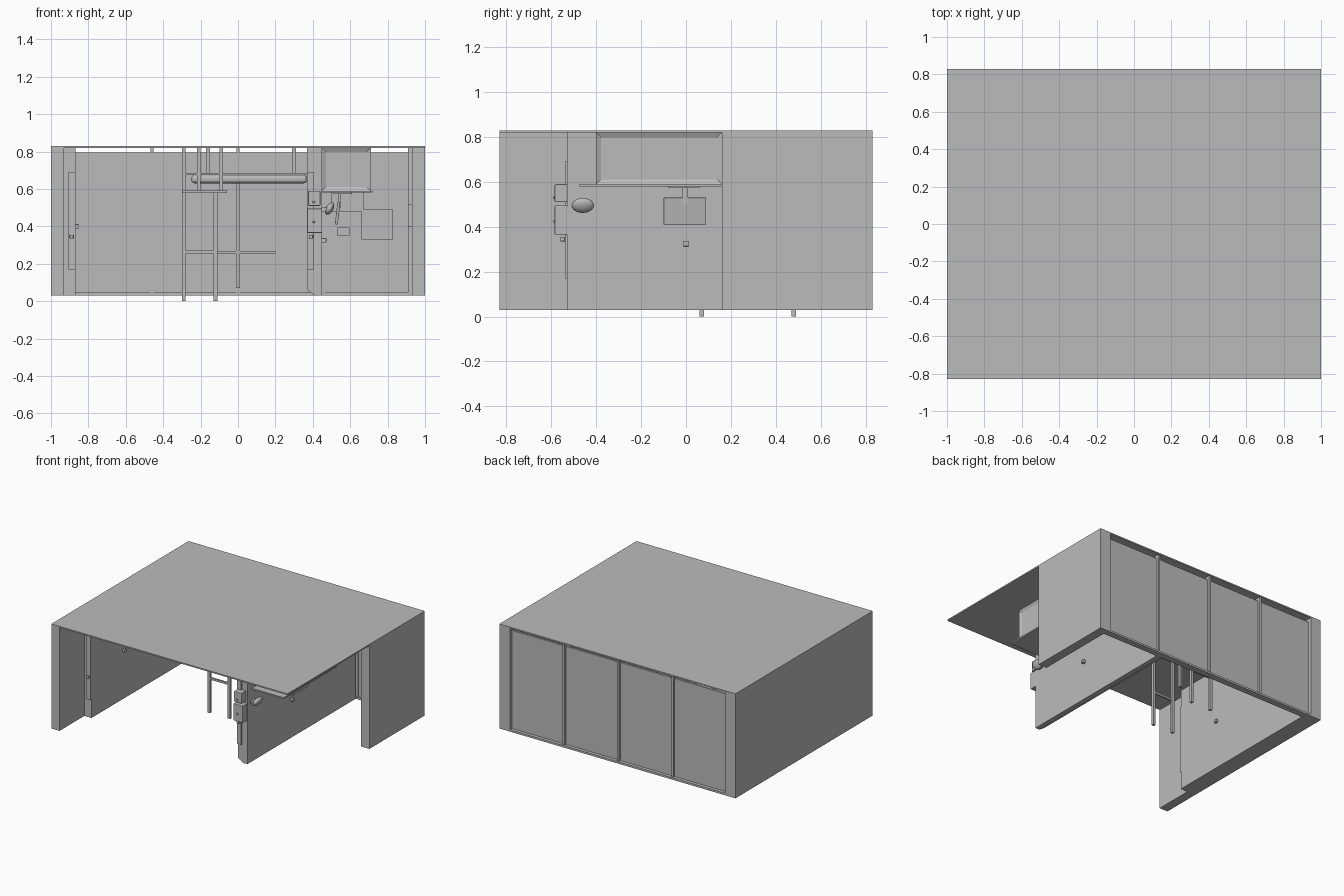
import bpy, bmesh
from mathutils import Matrix

if "Cube" in bpy.data.objects:
    bpy.data.objects.remove(bpy.data.objects["Cube"])

grey = bpy.data.materials.new("plain grey")
grey.use_nodes = True
grey.diffuse_color = (0.5, 0.5, 0.5, 1)
grey.node_tree.nodes["Principled BSDF"].inputs["Base Color"].default_value = (0.5, 0.5, 0.5, 1)


def finish(name, bm):
    bmesh.ops.recalc_face_normals(bm, faces=bm.faces)
    mesh = bpy.data.meshes.new(name)
    bm.to_mesh(mesh)
    bm.free()
    mesh.materials.append(grey)
    ob = bpy.data.objects.new(name, mesh)
    bpy.context.collection.objects.link(ob)
    return ob


def box(name, xs, ys, zs, tilt=0, bevel=0):
    """Box between the given limits, optionally tilted about y and rounded."""
    spans = (xs, ys, zs)
    size = [b - a for a, b in spans]
    bm = bmesh.new()
    bmesh.ops.create_cube(bm, size=1, matrix=Matrix.Diagonal((*size, 1)))
    ob = finish(name, bm)
    ob.location = [(a + b) / 2 for a, b in spans]
    ob.rotation_euler.y = tilt
    if bevel:
        mod = ob.modifiers.new("rounding", "BEVEL")
        mod.width = bevel
        mod.segments = 4
    return ob


def post(name, x, y, z0, z1, r=0.01):
    return box(name, (x - r, x + r), (y - r, y + r), (z0, z1))


def knob(name, x, y, z, r=0.01):
    return box(name, (x - r, x + r), (y - r, y + r), (z - r, z + r), bevel=0.003)


def ball(name, centre, size, tilt=0):
    bm = bmesh.new()
    bmesh.ops.create_uvsphere(bm, u_segments=20, v_segments=12, radius=1,
                              matrix=Matrix.Diagonal((*size, 1)))
    for f in bm.faces:
        f.smooth = True
    ob = finish(name, bm)
    ob.location = centre
    ob.rotation_euler.y = tilt


# Shell: slab, side walls and inner lining
WALL = (0.03, 0.82)
box("top_slab", (-1, 1), (-0.83, 0.83), (0.82, 0.83))
box("right_wall", (-1, -0.93), (-0.83, 0.83), WALL)
box("right_wall_lining", (-0.93, -0.87), (-0.53, 0.78), WALL)
box("left_wall", (0.93, 1), (0.16, 0.83), WALL)

# Partition with one chamfered lower edge
bm = bmesh.new()
outline = [(0.37, 0.82), (0.37, 0.06), (0.415, 0.03), (0.45, 0.03), (0.45, 0.82)]
face = bm.faces.new([bm.verts.new((x, -0.53, z)) for x, z in outline])
grown = bmesh.ops.extrude_face_region(bm, geom=[face])["geom"]
bmesh.ops.translate(bm, vec=(0, 1.31, 0), verts=[g for g in grown if isinstance(g, bmesh.types.BMVert)])
finish("partition", bm)

# Window wall: frame, mullions and recessed panes
BACK = (0.78, 0.83)
box("window_sill", (-0.93, 0.93), BACK, (0.03, 0.045))
for s in (-1, 1):
    box("window_jamb", tuple(sorted((s * 0.93, s * 0.91))), BACK, (0.045, 0.82))
for i in range(3):
    x = (i - 1) * 0.46
    box("window_mullion", (x - 0.008, x + 0.008), (0.785, 0.822), (0.045, 0.82))
for i in range(4):
    x = -0.92 + i * 0.46
    box("window_pane", (max(x, -0.91), min(x + 0.46, 0.91)), (0.79, 0.805), (0.045, 0.795))

# Strips and fittings on the wall ends
box("partition_strip", (0.37, 0.405), (-0.54, -0.53), (0.17, 0.69))
box("lining_strip", (-0.905, -0.87), (-0.54, -0.53), (0.17, 0.69))
knob("lining_switch", -0.89, -0.545, 0.345)
box("upper_dispenser", (0.375, 0.44), (-0.585, -0.53), (0.51, 0.59), bevel=0.004)
box("lower_dispenser", (0.37, 0.45), (-0.585, -0.53), (0.365, 0.495), bevel=0.004)
for z in (0.425, 0.53):
    knob("dispenser_button", 0.405, -0.587, z, 0.006)
knob("partition_switch", 0.39, -0.55, 0.345)
knob("partition_knob", 0.46, 0, 0.325, 0.012)
knob("lining_knob", -0.865, -0.14, 0.4, 0.012)
box("left_wall_panel", (0.91, 0.93), (0.32, 0.5), (0.4, 0.52))
box("window_board", (0.66, 0.83), (0.775, 0.79), (0.33, 0.49))
box("window_small_box", (0.53, 0.595), (0.76, 0.79), (0.35, 0.395))
box("window_lower_board", (0.5, 0.67), (0.775, 0.79), (0.48, 0.58))

# Desk: cabinet with inset sides, and work surface
bm = bmesh.new()
bmesh.ops.create_cube(bm, size=1, matrix=Matrix.Translation((0.58, -0.12, 0.705))
                      @ Matrix.Diagonal((0.26, 0.56, 0.23, 1)))
sides = [f for f in bm.faces if abs(f.normal.z) < 0.5]
bmesh.ops.inset_individual(bm, faces=sides, thickness=0.03, depth=-0.01)
finish("desk_cabinet", bm)
box("desk_surface", (0.45, 0.72), (-0.475, 0.16), (0.58, 0.59))

# Screen and handset
box("screen", (0.525, 0.54), (-0.1, 0.09), (0.41, 0.53), tilt=0.12, bevel=0.003)
box("screen_neck", (0.535, 0.55), (-0.015, 0.01), (0.5, 0.58))
box("screen_base", (0.51, 0.61), (-0.08, 0.06), (0.574, 0.58))
ball("handset_body", (0.49, -0.46, 0.495), (0.02, 0.05, 0.036), 0.5)
box("handset_bracket", (0.45, 0.49), (-0.49, -0.45), (0.48, 0.5))

# Four-legged rack with stretchers, shelf and lower uprights
XS, YS = (-0.29, -0.12), (0.07, 0.48)
for x in XS:
    for y in YS:
        post("rack_leg", x, y, 0, 0.58)
    box("rack_side_rail", (x - 0.008, x + 0.008), YS, (0.56, 0.576))
for y in YS:
    box("rack_stretcher", XS, (y - 0.007, y + 0.007), (0.255, 0.27))
    for x in (-0.29, -0.21, -0.09):
        post("rack_upright", x, y, 0.59, 0.82)
    box("rack_lower_rail", (-0.29, -0.09), (y - 0.006, y + 0.006), (0.675, 0.685))
box("rack_shelf", (-0.3, -0.06), (0.05, 0.5), (0.578, 0.592))

# Bed and the pole beside it
box("bed_mattress", (-0.25, 0.37), (0.1, 0.45), (0.63, 0.675), bevel=0.02)
box("bed_frame", (-0.24, 0.37), (0.11, 0.44), (0.675, 0.685))
for x in (-0.16, 0.3):
    for y in (0.14, 0.41):
        post("bed_leg", x, y, 0.685, 0.82)
post("pole", 0, 0.5, 0.07, 0.68)
box("pole_arm", (-0.12, 0.2), (0.494, 0.506), (0.255, 0.267))
box("pole_clamp", (-0.04, 0.015), (0.47, 0.52), (0.63, 0.68))
